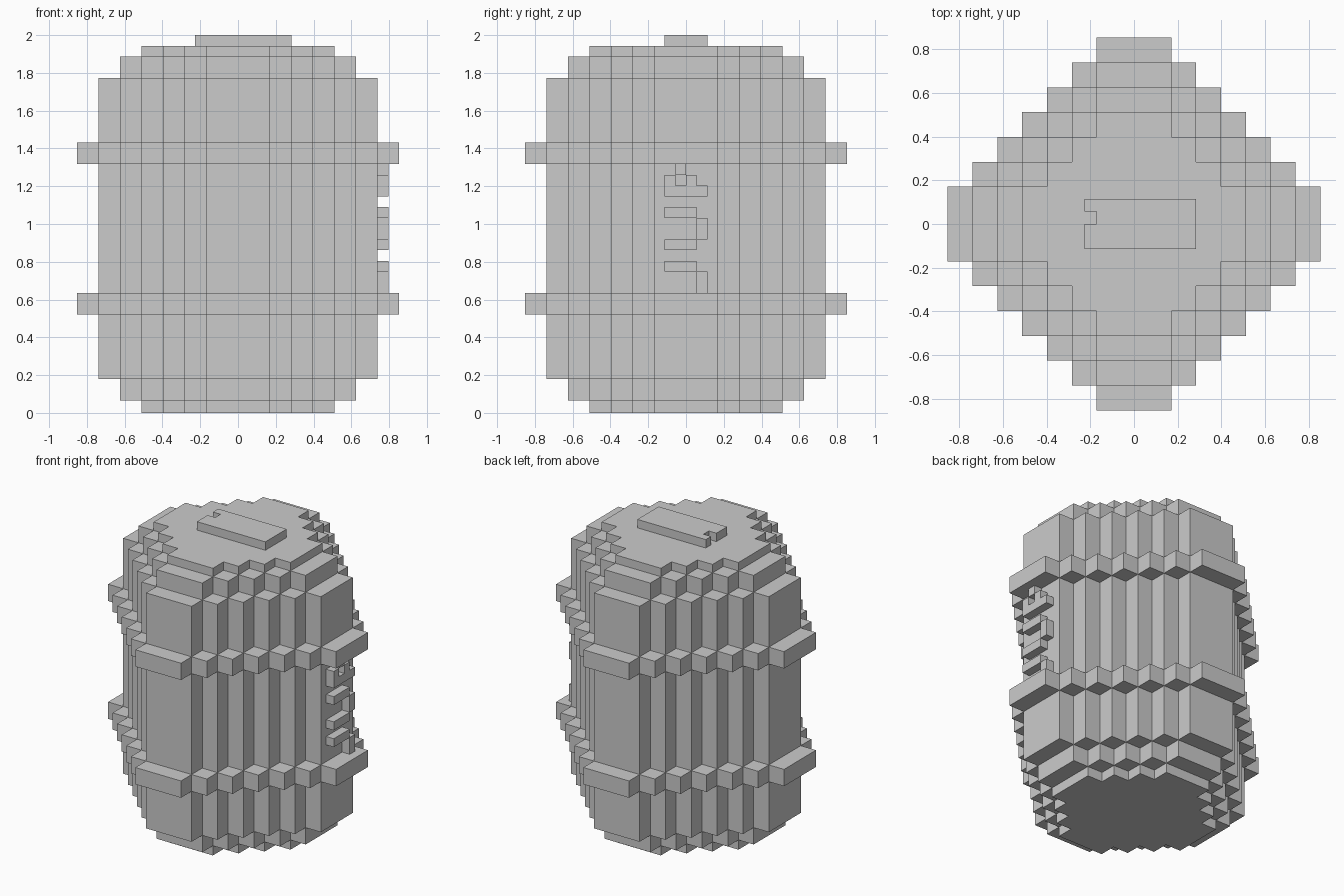
import bpy
import bmesh

U = 0.0569  # edge length of one block
TOP = 35    # height of the model in blocks


def level(k):
    """Height of block layer k, with the base resting on the floor."""
    return 0.0 if k == 0 else 2.0 - (TOP - k) * U


def stepped_outline(reach):
    """Stair-stepped diamond outline, counter-clockwise, in block units."""
    quarter = []
    x, y = reach, 3
    while x >= 3:
        quarter.append((x, y))
        if x > 3:
            quarter.append((x - 2, y))
        x, y = x - 2, y + 2
    outline = []
    for _ in range(4):
        outline += quarter
        quarter = [(-b, a) for a, b in quarter]
    return outline


def add_prism(bm, outline, low, high):
    """Extrude an outline in block units between two layers."""
    verts = [bm.verts.new((x * U, y * U, level(low))) for x, y in outline]
    base = bm.faces.new(verts)
    grown = bmesh.ops.extrude_face_region(bm, geom=[base], use_keep_orig=True)
    for item in grown["geom"]:
        if isinstance(item, bmesh.types.BMVert):
            item.co.z = level(high)


def make_part(name, prisms):
    bm = bmesh.new()
    for outline, low, high in prisms:
        add_prism(bm, outline, low, high)
    bmesh.ops.recalc_face_normals(bm, faces=bm.faces[:])
    mesh = bpy.data.meshes.new(name)
    bm.to_mesh(mesh)
    bm.free()
    obj = bpy.data.objects.new(name, mesh)
    bpy.context.collection.objects.link(obj)
    return obj


def box(x0, x1, y0, y1):
    return [(x0, y0), (x1, y0), (x1, y1), (x0, y1)]


cube = bpy.data.objects.get("Cube")
if cube:
    bpy.data.objects.remove(cube, do_unlink=True)

# Barrel shell: widest in the middle, stepping in at both ends
layers = [
    ("base", 9, 0, 1),
    ("lower_taper", 11, 1, 3),
    ("barrel_body", 13, 3, 31),
    ("upper_taper", 11, 31, 33),
    ("lid", 9, 33, 34),
    ("lower_hoop", 15, 9, 11),
    ("upper_hoop", 15, 23, 25),
]
for name, reach, low, high in layers:
    make_part(name, [(stepped_outline(reach), low, high)])

# Raised plate on the lid, with a small notch at one end
plate = [(-4, -2), (5, -2), (5, 2), (-4, 2), (-4, 1), (-3, 1), (-3, 0), (-4, 0)]
make_part("lid_plate", [(plate, 34, 35)])

# Thin raised trim on the left face: (y start, y end, low layer, high layer)
trim = [
    (-1, 0, 22, 23),
    (-2, -1, 21, 22), (0, 1, 21, 22), (-2, 2, 20, 21),
    (-2, 1, 18, 19), (1, 2, 16, 18), (-2, 1, 15, 16),
    (-2, 1, 13, 14), (1, 2, 11, 13),
]
make_part("side_trim", [(box(13, 14, y0, y1), low, high)
                        for y0, y1, low, high in trim])
